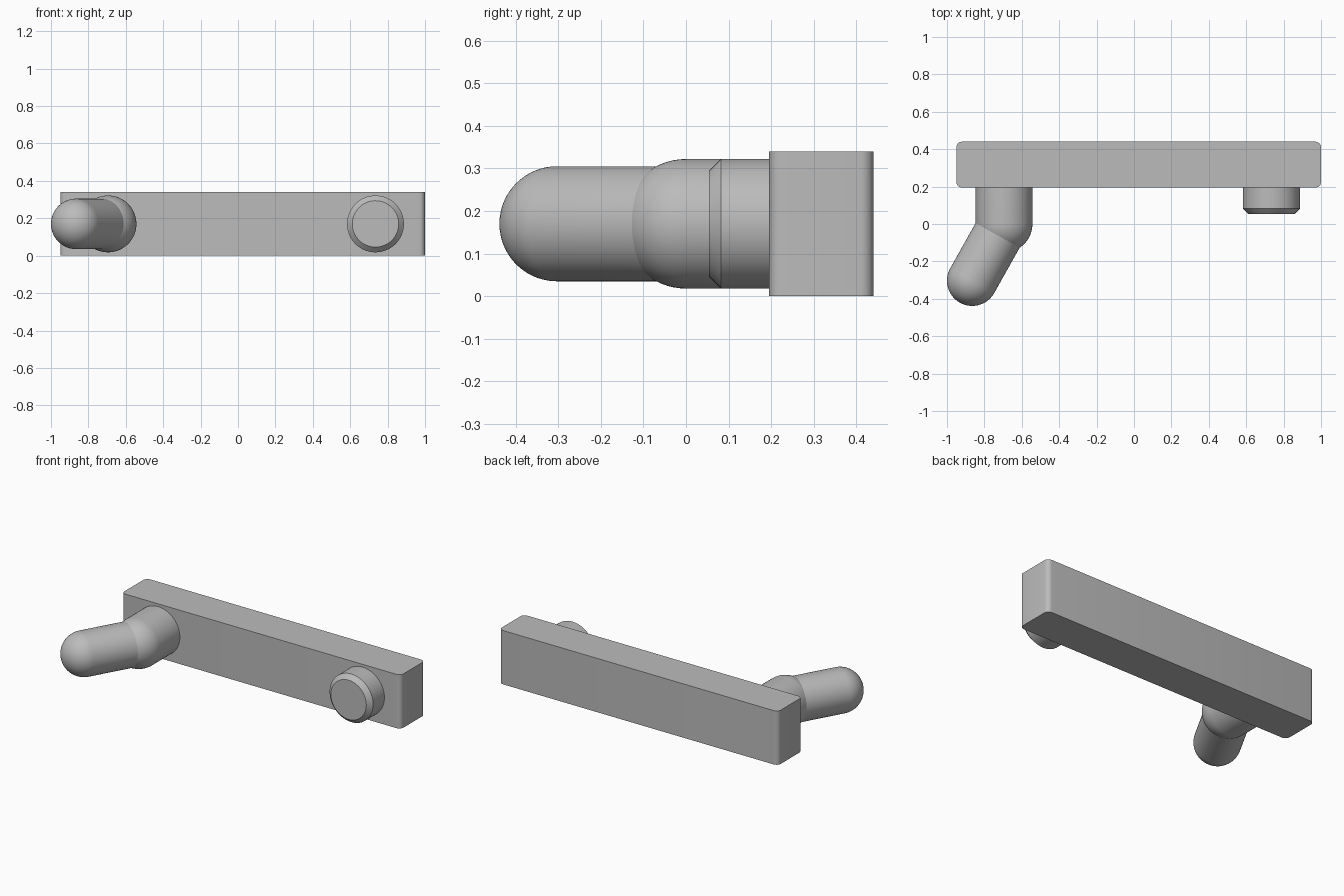
import bpy, bmesh, math
from mathutils import Vector

if "Cube" in bpy.data.objects:
    bpy.data.objects.remove(bpy.data.objects["Cube"])

grey = bpy.data.materials.new("plain_grey")
grey.use_nodes = True
colour = (0.5, 0.5, 0.5, 1)
grey.diffuse_color = colour
grey.node_tree.nodes["Principled BSDF"].inputs["Base Color"].default_value = colour

MID_Z = 0.17


def finish(name, bm):
    bmesh.ops.recalc_face_normals(bm, faces=bm.faces)
    mesh = bpy.data.meshes.new(name)
    bm.to_mesh(mesh)
    bm.free()
    mesh.materials.append(grey)
    obj = bpy.data.objects.new(name, mesh)
    bpy.context.collection.objects.link(obj)
    bpy.ops.object.select_all(action="DESELECT")
    obj.select_set(True)
    bpy.context.view_layer.objects.active = obj
    bpy.ops.object.shade_smooth_by_angle(angle=math.radians(30))
    return obj


def lathe(name, profile, start, direction):
    """Revolve (radius, distance) points about an axis leaving start."""
    bm = bmesh.new()
    verts = [bm.verts.new((r, 0, d)) for r, d in profile]
    edges = [bm.edges.new(pair) for pair in zip(verts, verts[1:])]
    bmesh.ops.spin(bm, geom=verts + edges, cent=(0, 0, 0), axis=(0, 0, 1),
                   angle=math.tau, steps=64)
    bmesh.ops.remove_doubles(bm, verts=bm.verts, dist=0.0001)
    turn = Vector(direction).to_track_quat("Z", "Y")
    bmesh.ops.rotate(bm, verts=bm.verts, matrix=turn.to_matrix())
    bmesh.ops.translate(bm, verts=bm.verts, vec=start)
    return finish(name, bm)


def domed(radius, length, steps=16):
    """Profile of a rod whose far end is a hemisphere centred at length."""
    angles = [math.pi / 2 * i / steps for i in range(steps + 1)]
    return [(0, 0), (radius, 0)] + [
        (radius * math.cos(a), length + radius * math.sin(a)) for a in angles]


# Long bar with rounded upright corners
bm = bmesh.new()
bmesh.ops.create_cube(bm, size=1)
bmesh.ops.scale(bm, verts=bm.verts, vec=(1.95, 0.245, 0.34))
bmesh.ops.translate(bm, verts=bm.verts, vec=(0.025, 0.3175, MID_Z))
upright = [e for e in bm.edges
           if abs(e.verts[0].co.z - e.verts[1].co.z) > 0.1]
bmesh.ops.bevel(bm, geom=upright, offset=0.03, segments=6, profile=0.5,
                affect="EDGES")
finish("bar", bm)

# Bent handle: short domed socket and angled domed grip
elbow = Vector((-0.695, 0, MID_Z))
tip = Vector((-0.865, -0.303, MID_Z))
lathe("handle_socket", domed(0.152, 0.2), elbow + Vector((0, 0.2, 0)), (0, -1, 0))
lathe("handle_grip", domed(0.135, (tip - elbow).length), elbow, tip - elbow)

# Short peg with chamfered end
lathe("peg", [(0, 0), (0.152, 0), (0.152, 0.118), (0.124, 0.146), (0, 0.146)],
      (0.735, 0.2, MID_Z), (0, -1, 0))
